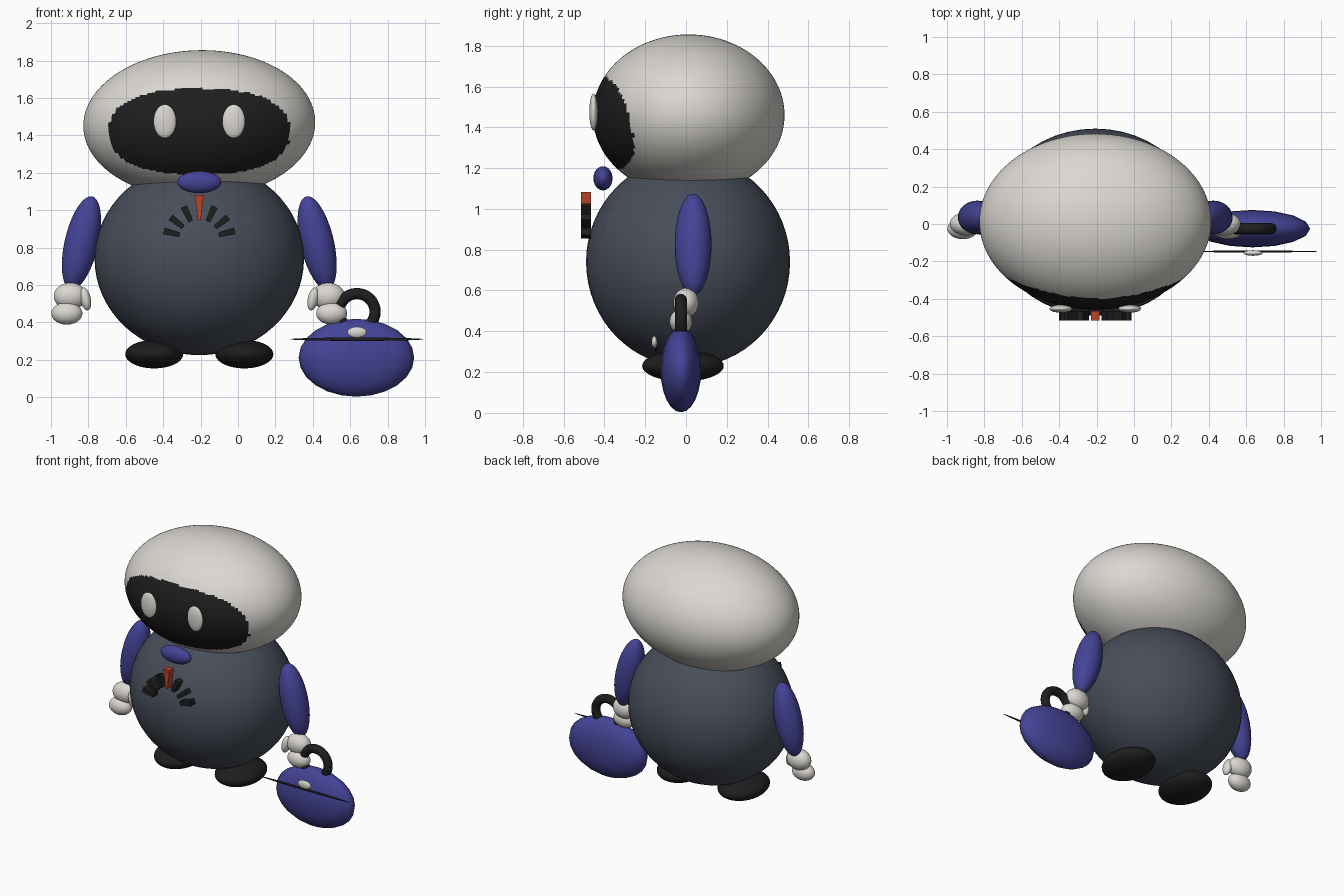
import bpy, bmesh, math
from mathutils import Matrix, Vector

if "Cube" in bpy.data.objects:
    bpy.data.objects.remove(bpy.data.objects["Cube"])

CX = -0.207  # centre line of the figure


def material(name, rgb):
    m = bpy.data.materials.new(name)
    m.diffuse_color = (*rgb, 1)
    m.use_nodes = True
    m.node_tree.nodes["Principled BSDF"].inputs["Base Color"].default_value = m.diffuse_color
    return m


WHITE = material("warm_white", (0.71, 0.685, 0.64))
SLATE = material("slate_grey", (0.064, 0.076, 0.102))
BLUE = material("deep_blue", (0.058, 0.057, 0.31))
BLACK = material("soft_black", (0.013, 0.013, 0.013))
ORANGE = material("orange_red", (0.5, 0.06, 0.022))


def add(name, bm, mat, smooth=True):
    bmesh.ops.recalc_face_normals(bm, faces=bm.faces[:])
    for f in bm.faces:
        f.smooth = smooth
    me = bpy.data.meshes.new(name)
    bm.to_mesh(me)
    bm.free()
    ob = bpy.data.objects.new(name, me)
    me.materials.append(mat)
    bpy.context.collection.objects.link(ob)
    return ob


def ellipsoid(name, centre, radii, mat, tilt=0, seg=32, rings=20):
    """Stretched ball, tilted in degrees about the y axis."""
    bm = bmesh.new()
    bmesh.ops.create_uvsphere(bm, u_segments=seg, v_segments=rings, radius=1)
    mx = (Matrix.Translation(centre) @ Matrix.Rotation(math.radians(tilt), 4, 'Y')
          @ Matrix.Diagonal((*radii, 1)))
    bmesh.ops.transform(bm, matrix=mx, verts=bm.verts)
    return add(name, bm, mat)


# Body and head
ellipsoid("body", (CX, 0.01, 0.74), (0.56, 0.5, 0.515), SLATE, seg=48, rings=32)
head = ellipsoid("head", (CX, 0.013, 1.46), (0.62, 0.47, 0.395), WHITE, -1.5, 160, 110)

# Visor: front faces of the head inside a rounded oval
head.data.materials.append(BLACK)
for p in head.data.polygons:
    c = p.center
    oval = abs((c.x - CX) / 0.485) ** 2.4 + abs((c.z - 1.42) / 0.23) ** 2.4
    if c.y < 0 and oval < 1:
        p.material_index = 1

# Neck bow
ellipsoid("neck_bow", (CX, -0.407, 1.15), (0.118, 0.047, 0.059), BLUE)

# Paired parts, mirrored about the centre line
for side, s in (("left", -1), ("right", 1)):
    ellipsoid(side + "_eye", (CX + s * 0.184, -0.453, 1.475), (0.061, 0.021, 0.09), WHITE)
    ellipsoid(side + "_foot", (CX + s * 0.241, -0.015, 0.23), (0.155, 0.2, 0.076), BLACK)
    ellipsoid(side + "_arm", (CX + s * 0.63, 0.035, 0.825), (0.09, 0.09, 0.255), BLUE, -s * 13)
    ellipsoid(side + "_palm", (CX + s * 0.69, 0.0, 0.54), (0.088, 0.062, 0.072), WHITE)
    ellipsoid(side + "_fingers", (CX + s * 0.708, -0.025, 0.448), (0.083, 0.056, 0.06), WHITE)
    ellipsoid(side + "_thumb", (CX + s * 0.608, -0.025, 0.525), (0.028, 0.035, 0.062), WHITE, s * 12)


def ray(name, angle, r0, r1, w0, w1, mat):
    """Tapered bar pointing out from the centre of the chest fan."""
    a = math.radians(angle)
    d, n = Vector((math.cos(a), 0, math.sin(a))), Vector((-math.sin(a), 0, math.cos(a)))
    o = Vector((CX, -0.515, 0.842))
    bm = bmesh.new()
    f = bm.faces.new([bm.verts.new(o + d * r + n * w)
                      for r, w in ((r0, -w0), (r0, w0), (r1, w1), (r1, -w1))])
    ext = bmesh.ops.extrude_face_region(bm, geom=[f])
    moved = [v for v in ext["geom"] if isinstance(v, bmesh.types.BMVert)]
    bmesh.ops.translate(bm, verts=moved, vec=(0, 0.05, 0))
    return add(name, bm, mat, False)


# Chest fan with a longer coloured centre ray
for i, ang in enumerate((14, 38, 65, 115, 142, 166)):
    ray(f"chest_ray_{i + 1}", ang, 0.108, 0.195, 0.013, 0.018, BLACK)
ray("chest_centre_ray", 90, 0.105, 0.24, 0.008, 0.023, ORANGE)

# Handbag: body, flap edge, clasp
ellipsoid("bag", (0.633, -0.025, 0.211), (0.309, 0.1, 0.208), BLUE, seg=16, rings=12)
ellipsoid("bag_flap_edge", (0.635, -0.147, 0.31), (0.355, 0.005, 0.009), BLACK)
ellipsoid("bag_clasp", (0.636, -0.155, 0.347), (0.052, 0.015, 0.03), WHITE, seg=16, rings=10)

# Bag handle: ring standing in the xz plane
bpy.ops.mesh.primitive_torus_add(major_radius=0.097, minor_radius=0.03, major_segments=32,
                                 minor_segments=12, location=(0.636, -0.025, 0.457),
                                 rotation=(math.pi / 2, 0, 0))
handle = bpy.context.object
handle.name = "bag_handle"
handle.data.materials.append(BLACK)
bpy.ops.object.shade_smooth()
